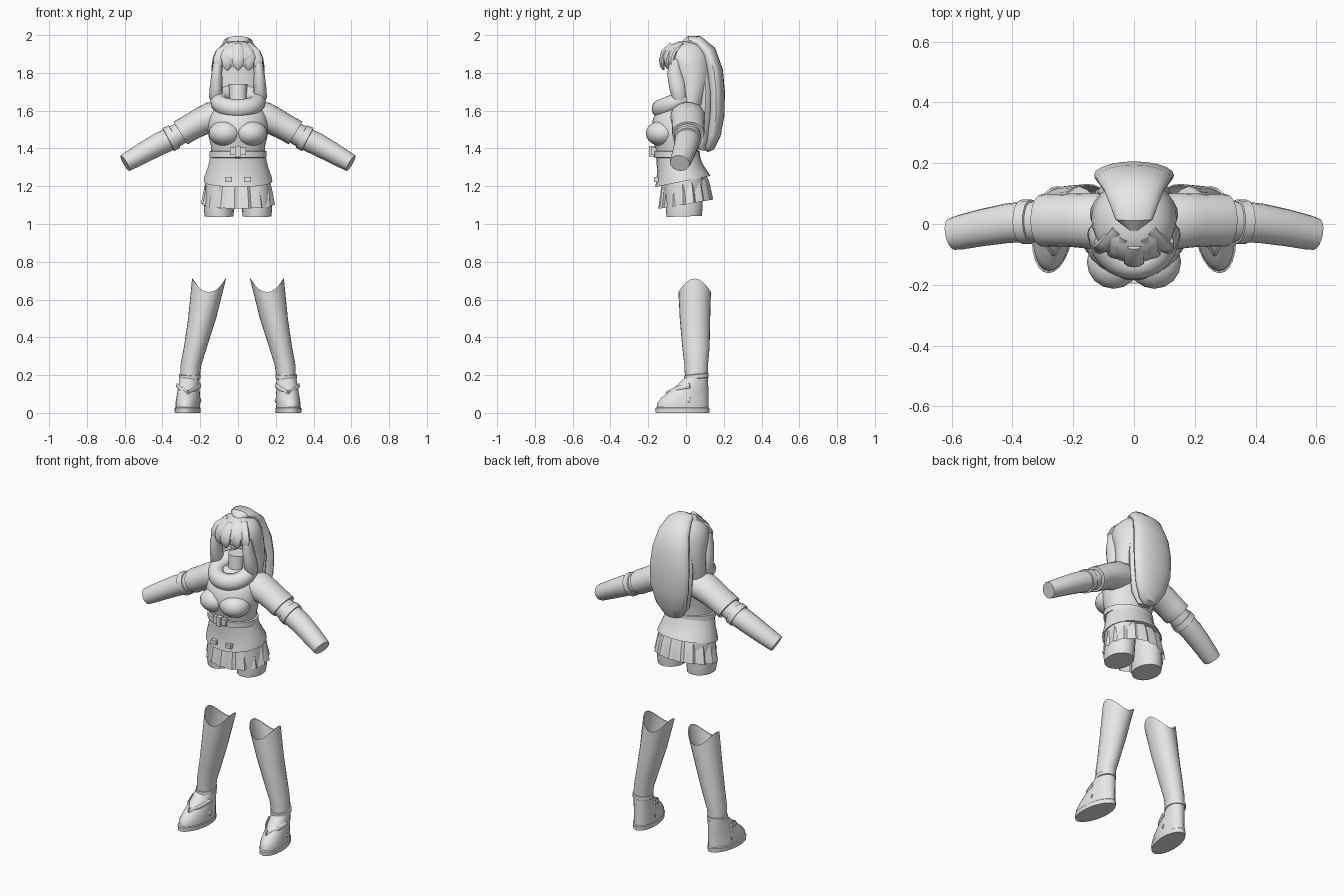
import bpy, bmesh, math
from mathutils import Vector

mat = bpy.data.materials.new("plain_grey")
mat.diffuse_color = (0.8, 0.8, 0.8, 1)


def finish(name, bm, angle=40):
    bmesh.ops.recalc_face_normals(bm, faces=bm.faces)
    me = bpy.data.meshes.new(name)
    bm.to_mesh(me)
    bm.free()
    ob = bpy.data.objects.new(name, me)
    bpy.context.collection.objects.link(ob)
    me.materials.append(mat)
    bpy.ops.object.select_all(action='DESELECT')
    ob.select_set(True)
    bpy.context.view_layer.objects.active = ob
    bpy.ops.object.shade_smooth_by_angle(angle=math.radians(angle))
    return ob


def skin(rings, caps=(True, True), closed=False):
    """Bridge equal-length loops of points."""
    bm = bmesh.new()
    loops = [[bm.verts.new(p) for p in r] for r in rings]
    pairs = list(zip(loops, loops[1:] + loops[:1] if closed else loops[1:]))
    for a, b in pairs:
        for i in range(len(a)):
            j = (i + 1) % len(a)
            bm.faces.new((a[i], a[j], b[j], b[i]))
    if not closed:
        for use, loop in zip(caps, (loops[0], loops[-1])):
            if use:
                bm.faces.new(loop)
    return bm


def oval(cx, z, rx, front, back, slant=0, skew=0, wave=0, pleat=0, n=24, s=1):
    """Horizontal ring given by its half width and its front and back y."""
    cy, ry, pts = (front + back) / 2, (back - front) / 2, []
    for k in range(n):
        t = 2 * math.pi * k / n
        r = 1 + pleat * ((k % 4) / 3 - 0.5)
        y = ry * r * math.sin(t)
        x = cx + rx * r * math.cos(t) + skew * y
        pts.append((s * x, cy + y, z + slant * y + wave * math.cos(2 * t)))
    return pts


def stack(name, rows, caps=(True, True), angle=40, **kw):
    """Rows of (cx, z, rx, front, back)."""
    return finish(name, skin([oval(*r, **kw) for r in rows], caps), angle)


def tube(name, pts, side, n=14, s=1, angle=40, caps=(True, True)):
    """Sweep ovals along a path: rows of (x, y, z, radius, side radius)."""
    P = [Vector(p[:3]) for p in pts]
    rings = []
    for i, p in enumerate(pts):
        d = (P[min(i + 1, len(P) - 1)] - P[max(i - 1, 0)]).normalized()
        u = d.cross(Vector(side)).normalized()
        v = u.cross(d)
        ring = []
        for k in range(n):
            t = 2 * math.pi * k / n
            q = P[i] + u * p[3] * math.cos(t) + v * p[4] * math.sin(t)
            ring.append((s * q.x, q.y, q.z))
        rings.append(ring)
    return finish(name, skin(rings, caps), angle)


def ball(name, c, r):
    bm = bmesh.new()
    bmesh.ops.create_uvsphere(bm, u_segments=16, v_segments=10, radius=1)
    for v in bm.verts:
        v.co = Vector(c) + Vector(a * b for a, b in zip(v.co, r))
    return finish(name, bm)


def box(name, c, size):
    bm = bmesh.new()
    bmesh.ops.create_cube(bm, size=1)
    for v in bm.verts:
        v.co = Vector(c) + Vector(a * b for a, b in zip(v.co, size))
    return finish(name, bm)


# Jacket: upper body, flared hem and belt
stack("jacket_body", [(0, 1.36, .14, -.16, .065), (0, 1.41, .143, -.165, .065),
                      (0, 1.46, .155, -.185, .075), (0, 1.52, .16, -.185, .09),
                      (0, 1.57, .155, -.17, .1), (0, 1.62, .135, -.13, .095),
                      (0, 1.66, .08, -.08, .07)])
stack("jacket_hem", [(0, 1.23, .17, -.14, .11), (0, 1.225, .182, -.163, .13),
                     (0, 1.25, .178, -.158, .115), (0, 1.30, .16, -.152, .085),
                     (0, 1.37, .143, -.158, .065)], slant=.2)
stack("belt", [(0, 1.35, .14, -.155, .065), (0, 1.352, .152, -.17, .073),
               (0, 1.385, .152, -.172, .073), (0, 1.388, .14, -.16, .065)])
box("belt_buckle", (0, -.17, 1.385), (.085, .03, .04))
box("belt_knot", (0, -.178, 1.385), (.03, .035, .055))
for s in (-1, 1):
    ball("bust", (s * .067, -.125, 1.48), (.088, .088, .068))
    box("hem_button", (s * .05, -.155, 1.235), (.035, .03, .025))

# Pleated skirt and closed thighs
stack("skirt", [(0, 1.27, .15, -.12, .09), (0, 1.2, .172, -.13, .12),
                (0, 1.105, .19, -.142, .14)], (True, False), 20,
      slant=.17, pleat=.07, n=64)
for s in (-1, 1):
    stack("thigh", [(.1, 1.04, .076, -.103, .083), (.101, 1.08, .08, -.107, .088),
                    (.09, 1.25, .08, -.11, .09)], s=s, slant=.03)

# Thick cowl collar, lower at the front
rings = []
for k in range(28):
    t = 2 * math.pi * k / 28
    out = Vector((math.cos(t), math.sin(t), 0))
    c = Vector((.1 * out.x, -.045 + .09 * out.y, 1.65 + .04 * out.y))
    rings.append([c + out * .047 * math.cos(a) + Vector((0, 0, .05 * math.sin(a)))
                  for a in (2 * math.pi * j / 12 for j in range(12))])
finish("cowl_collar", skin(rings, closed=True))
stack("neck", [(0, 1.6, .055, -.07, .04), (0, 1.68, .045, -.06, .03),
               (0, 1.74, .05, -.055, .035)])

# Arms: puffed sleeve, elbow band, forearm
for s in (-1, 1):
    tube("sleeve", [(.08, .005, 1.575, .075, .09), (.14, .01, 1.565, .082, .092),
                    (.2, .012, 1.54, .074, .088), (.26, .012, 1.507, .07, .086),
                    (.295, .012, 1.487, .071, .087), (.305, .012, 1.482, .069, .085),
                    (.3, .012, 1.484, .055, .068)], (0, 1, 0), 20, s)
    tube("forearm", [(.27, .01, 1.5, .056, .066), (.35, .008, 1.455, .06, .067),
                     (.42, .002, 1.422, .06, .065), (.5, -.012, 1.378, .055, .061),
                     (.57, -.027, 1.338, .05, .057), (.598, -.033, 1.322, .047, .053)],
         (0, 1, 0), 16, s)
    tube("elbow_band", [(.335, .008, 1.464, .055, .06), (.337, .008, 1.463, .066, .073),
                        (.368, .007, 1.447, .069, .073), (.37, .007, 1.446, .055, .06)],
         (0, 1, 0), 16, s)

# Hair shell around an open face
bm = skin([oval(*r, n=32) for r in (
    (0, 1.63, .14, -.05, .1), (0, 1.7, .145, -.06, .125), (0, 1.77, .142, -.075, .14),
    (0, 1.835, .14, -.11, .14), (0, 1.88, .133, -.128, .135), (0, 1.915, .118, -.115, .12),
    (0, 1.945, .09, -.085, .1), (0, 1.965, .045, -.045, .07))], (False, True))
for f in list(bm.faces):
    c = f.calc_center_median()
    if c.y < -.01 and abs(c.x) < .1 and c.z < 1.835:
        bm.faces.remove(f)
finish("hair_shell", bm)
for x in (-.1, -.055, 0, .055, .1):
    b = .5 * abs(x)
    tube("fringe_lock", [(x * .5, -.07 + b, 1.945, .02, .025), (x * .85, -.115 + b, 1.905, .02, .034),
                         (x, -.125 + b, 1.865, .018, .034), (x * 1.03, -.125 + b, 1.835, .012, .025),
                         (x * 1.05, -.118 + b, 1.815, .004, .008)], (1, 0, 0), 10)
for s in (-1, 1):
    tube("side_lock", [(.105, -.06, 1.87, .025, .025), (.112, -.06, 1.8, .04, .028),
                       (.115, -.045, 1.73, .045, .034), (.118, -.035, 1.67, .04, .036),
                       (.115, -.03, 1.625, .015, .015)], (1, 0, 0), 12, s)

# Long ponytail falling from the crown, with an under layer
tube("ponytail", [(0, -.015, 1.955, .015, .02), (0, .015, 1.972, .024, .06),
                  (0, .06, 1.965, .034, .078), (0, .115, 1.91, .045, .1),
                  (0, .148, 1.81, .048, .122), (0, .16, 1.7, .046, .132),
                  (0, .16, 1.58, .044, .128), (0, .143, 1.47, .04, .1),
                  (0, .122, 1.405, .028, .06), (0, .108, 1.385, .008, .02)],
     (1, 0, 0), 20)
tube("hair_under_layer", [(0, .09, 1.86, .04, .09), (0, .105, 1.7, .045, .12),
                          (0, .1, 1.56, .045, .11), (0, .09, 1.45, .04, .085),
                          (0, .085, 1.39, .015, .04)], (1, 0, 0), 16)

# Boots: open shaft with a notched rim, ankle cuff, foot, sole and straps
for s in (-1, 1):
    rows = [(.255, .17, .05, -.005, .115), (.25, .25, .055, -.008, .116),
            (.225, .35, .061, -.02, .125), (.19, .5, .074, -.033, .128)]
    rings = [oval(*r, s=s) for r in rows]
    rings.append(oval(.153, .675, .09, -.04, .132, wave=.036, s=s))
    rings.append(oval(.153, .673, .085, -.035, .127, wave=.036, s=s))
    rings.append(oval(.19, .5, .069, -.028, .123, s=s))
    finish("boot_shaft", skin(rings, (True, True)))
    stack("ankle_cuff", [(.255, .18, .05, -.003, .113), (.255, .183, .057, -.01, .12),
                         (.255, .203, .057, -.01, .12), (.255, .206, .05, -.003, .113)],
          s=s, slant=.1)
    stack("foot", [(.266, .025, .064, -.155, .12), (.266, .05, .064, -.153, .12),
                   (.264, .075, .062, -.135, .118), (.262, .105, .059, -.1, .118),
                   (.26, .14, .056, -.055, .118), (.257, .185, .052, -.008, .116)],
          s=s, skew=-.1)
    stack("sole", [(.267, 0, .066, -.16, .123), (.267, .025, .068, -.162, .125),
                   (.267, .03, .062, -.155, .12)], s=s, skew=-.1)
    for a, b in ((.065, .145), (.145, .065)):
        m = (a + b) / 2
        tube("cross_strap", [(.2, .02, a, .006, .013), (.222, -.045, a * .6 + m * .4, .006, .013),
                             (.265, -.1, m, .006, .013), (.307, -.045, b * .6 + m * .4, .006, .013),
                             (.322, .02, b, .006, .013)], (0, 0, 1), 8, s)
